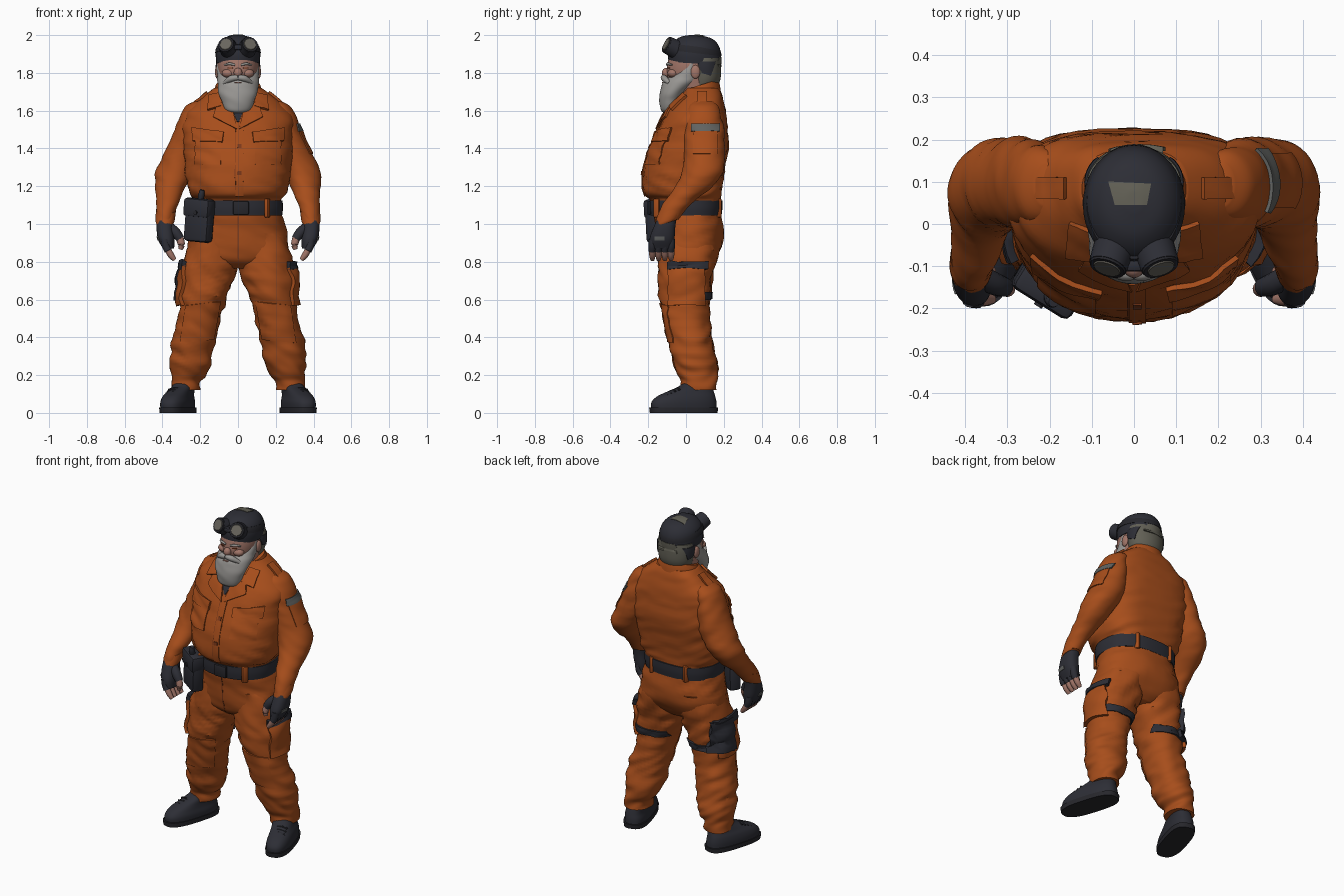
import bpy, bmesh, math
from mathutils import Vector, Matrix, Euler, noise
from mathutils.bvhtree import BVHTree

if "Cube" in bpy.data.objects:
    bpy.data.objects.remove(bpy.data.objects["Cube"])


def colour(name, r, g, b):
    m = bpy.data.materials.new(name)
    m.use_nodes = True
    m.diffuse_color = (r, g, b, 1)
    node = m.node_tree.nodes["Principled BSDF"]
    node.inputs["Base Color"].default_value = (r, g, b, 1)
    node.inputs["Roughness"].default_value = 0.8
    return m


ORANGE = colour("orange cloth", .385, .075, .011)
SEAM = colour("dark orange seam", .2, .04, .01)
DARK = colour("charcoal fabric", .026, .027, .036)
BOOT = colour("black leather", .02, .02, .025)
BEARD = colour("grey beard", .32, .31, .295)
SKIN = colour("skin", .36, .18, .14)
HAIR = colour("grey brown hair", .12, .115, .09)
LENS = colour("smoky lens", .14, .13, .11)
PATCH = colour("grey patch", .12, .125, .12)


def finish(name, bm, mat):
    bmesh.ops.recalc_face_normals(bm, faces=bm.faces[:])
    me = bpy.data.meshes.new(name)
    bm.to_mesh(me)
    bm.free()
    me.materials.append(mat)
    me.shade_smooth()
    me.set_sharp_from_angle(angle=math.radians(42))
    ob = bpy.data.objects.new(name, me)
    bpy.context.collection.objects.link(ob)
    return ob


def skin_rings(bm, loops):
    rows = [[bm.verts.new(p) for p in loop] for loop in loops]
    n = len(rows[0])
    for a, b in zip(rows, rows[1:]):
        for i in range(n):
            bm.faces.new((a[i], a[(i + 1) % n], b[(i + 1) % n], b[i]))
    bm.faces.new(rows[0])
    bm.faces.new(rows[-1])


def spline(keys, steps):
    """Catmull-Rom interpolation through tuples of numbers."""
    k = [Vector(v) for v in keys]
    k = [k[0]] + k + [k[-1]]
    out = []
    for a, b, c, d in zip(k, k[1:], k[2:], k[3:]):
        for i in range(steps):
            t = i / steps
            out.append(b + (c - a) * (t / 2) + (a * 2 - b * 5 + c * 4 - d) * (t * t / 2)
                       + (b * 3 - a - c * 3 + d) * (t ** 3 / 2))
    return out + [k[-1]]


def loft(name, rings, mat, s=1, front=2, back=2, folds=0, tilt=0, turn=None, steps=5, n=40):
    """Stacked oval rings given as centre x, y, z and radii x, y."""
    loops = []
    for cx, cy, z, rx, ry in spline(rings, steps):
        loop = []
        for i in range(n):
            a = math.tau * i / n
            c, q = math.cos(a), math.sin(a)
            p = 2 / (back if q > 0 else front)
            dx = math.copysign(abs(c) ** p, c) * rx
            dy = math.copysign(abs(q) ** p, q) * ry
            v = Vector((cx + dx, cy + dy, z + tilt * dy))
            if folds:
                w = noise.noise(Vector((v.x * 9, v.y * 9, z * 24 + v.x * s * 12)))
                v.x += dx * w * folds
                v.y += dy * w * folds
            if turn:
                v = turn @ v
            loop.append((v.x * s, v.y, v.z))
        loops.append(loop)
    bm = bmesh.new()
    skin_rings(bm, loops)
    return finish(name, bm, mat)


def tube(name, path, mat, s=1, n=12):
    """Round limb along points given as x, y, z, radius."""
    pts = spline(path, 4)
    loops = []
    for i, p in enumerate(pts):
        d = (pts[min(i + 1, len(pts) - 1)] - pts[max(i - 1, 0)]).xyz
        q = d.to_track_quat('Z', 'Y')
        ring = [p.xyz + q @ Vector((math.cos(a), math.sin(a), 0)) * p.w
                for a in (math.tau * j / n for j in range(n))]
        loops.append([(v.x * s, v.y, v.z) for v in ring])
    bm = bmesh.new()
    skin_rings(bm, loops)
    return finish(name, bm, mat)


def blob(name, loc, size, mat):
    bm = bmesh.new()
    bmesh.ops.create_uvsphere(bm, u_segments=20, v_segments=12, radius=1,
                              matrix=Matrix.LocRotScale(Vector(loc), None, Vector(size)))
    return finish(name, bm, mat)


def box(name, loc, size, mat, rot=(0, 0, 0), bevel=.01):
    bm = bmesh.new()
    bmesh.ops.create_cube(bm, size=1, matrix=Matrix.Diagonal((*size, 1)))
    bmesh.ops.bevel(bm, geom=bm.edges[:], offset=bevel, segments=2, affect='EDGES', profile=.5)
    bm.transform(Matrix.LocRotScale(Vector(loc), Euler(rot), None))
    return finish(name, bm, mat)


def disc(name, loc, aim, radius, depth, mat, top=1):
    bm = bmesh.new()
    q = Vector(aim).to_track_quat('Z', 'Y')
    bmesh.ops.create_cone(bm, cap_ends=True, segments=24, radius1=radius, radius2=radius * top,
                          depth=depth, matrix=Matrix.LocRotScale(Vector(loc), q, None))
    return finish(name, bm, mat)


def plate(name, target, quad, axis, sign, mat, thick, s=1, n=10):
    """Sheet of cloth pressed onto a target along one axis."""
    me = target.data
    tree = BVHTree.FromPolygons([v.co for v in me.vertices], [p.vertices[:] for p in me.polygons])
    aim = Vector((axis == 0, axis == 1, axis == 2)) * sign
    a, b, c, d = (Vector((u * (s if axis else 1), v)) for u, v in quad)
    inner, outer, depth = [], [], 3
    for i in range(n + 1):
        for j in range(n + 1):
            w = a.lerp(b, i / n).lerp(d.lerp(c, i / n), j / n)
            p = [w.x, w.y]
            p.insert(axis, 0)
            start = Vector(p) - aim * 3
            hit, nor, _, dist = tree.ray_cast(start, aim)
            if hit is None:
                hit, nor = start + aim * depth, -aim
            else:
                depth = dist
            inner.append(hit - nor * .006)
            outer.append(hit + nor * thick)
    bm = bmesh.new()
    lo, hi = ([bm.verts.new(p) for p in layer] for layer in (inner, outer))
    m = n + 1
    for i in range(n):
        for j in range(n):
            k = i * m + j
            for layer in (lo, hi):
                bm.faces.new([layer[x] for x in (k, k + 1, k + m + 1, k + m)])
    rim = [j for j in range(n)] + [i * m + n for i in range(n)]
    rim += [n * m + j for j in range(n, 0, -1)] + [i * m for i in range(n, 0, -1)]
    for x, y in zip(rim, rim[1:] + rim[:1]):
        bm.faces.new((lo[x], lo[y], hi[y], hi[x]))
    return finish(name, bm, mat)


def rect(u0, u1, v0, v1):
    return (u0, v0), (u1, v0), (u1, v1), (u0, v1)


# Jacket body, hips, belt and collar
jacket = loft("jacket", [(0, 0, 1.09, .222, .18), (0, -.005, 1.13, .23, .187), (0, -.018, 1.16, .255, .205),
              (0, -.018, 1.22, .272, .214), (0, -.005, 1.32, .282, .216), (0, .02, 1.42, .29, .207),
              (0, .037, 1.52, .292, .181), (0, .05, 1.58, .282, .163), (0, .065, 1.64, .225, .135),
              (0, .08, 1.69, .165, .108), (0, .08, 1.72, .125, .095)], ORANGE, front=2.1, back=3, folds=.05)
hips = loft("trouser_hips", [(0, .003, 1.12, .22, .175), (0, .008, 1.05, .23, .177), (0, .022, .97, .252, .177),
            (0, .02, .88, .268, .168), (0, .01, .81, .24, .14), (0, .01, .765, .1, .09)],
            ORANGE, front=2.3, back=2.4, folds=.05)
loft("belt", [(0, 0, 1.045, .234, .188), (0, 0, 1.085, .238, .193), (0, 0, 1.125, .236, .193)], DARK, front=2.1, back=2.5)
box("belt_buckle", (.015, -.195, 1.085), (.085, .02, .075), BOOT)
loft("collar", [(0, .075, 1.665, .135, .11), (0, .075, 1.705, .128, .104), (0, .072, 1.735, .118, .098)],
     ORANGE, tilt=.3, steps=3)
plate("undershirt", jacket, ((-.05, 1.65), (.05, 1.65), (.005, 1.54), (-.005, 1.54)), 1, 1, DARK, .004)
plate("front_placket", jacket, rect(-.012, .028, 1.15, 1.53), 1, 1, ORANGE, .005)
plate("placket_seam", jacket, rect(-.017, -.012, 1.15, 1.53), 1, 1, SEAM, .002)
plate("fly_seam", hips, rect(-.003, .003, .80, 1.04), 1, 1, SEAM, .002)
for z in (1.27, 1.41):
    plate("jacket_button", jacket, rect(-.002, .018, z - .01, z + .01), 1, 1, SEAM, .009, n=3)

# Head, beard and cap
loft("head", [(0, .07, 1.62, .085, .08), (0, .05, 1.7, .092, .1), (0, .03, 1.78, .102, .128),
     (0, .03, 1.84, .109, .13), (0, .04, 1.9, .105, .125)], SKIN)
nape = loft("back_hair", [(0, .09, 1.72, .09, .075), (0, .1, 1.77, .106, .083), (0, .1, 1.83, .113, .085),
            (0, .1, 1.88, .11, .08)], HAIR)
loft("beard", [(0, -.095, 1.588, .035, .022), (0, -.092, 1.605, .066, .042), (0, -.08, 1.66, .09, .062),
     (0, -.058, 1.71, .105, .077), (0, -.02, 1.75, .111, .102), (0, .008, 1.785, .11, .09),
     (0, .03, 1.85, .113, .04)], BEARD, folds=.05)
cap = loft("cap", [(0, .045, 1.85, .114, .138), (0, .046, 1.9, .118, .14), (0, .05, 1.95, .107, .124),
           (0, .055, 1.985, .072, .085), (0, .055, 2.0, .02, .025)], DARK, tilt=-.06)
loft("goggle_strap", [(0, .046, 1.905, .121, .142), (0, .047, 1.925, .118, .139), (0, .048, 1.94, .112, .131)],
     BOOT, tilt=-.12, steps=2)
plate("cap_worn_patch", cap, ((-.045, .045), (.03, .045), (.04, .095), (-.06, .1)), 2, -1, HAIR, .003)
plate("cap_back_opening", cap, ((-.075, 1.83), (.075, 1.83), (.045, 1.885), (-.045, 1.885)), 1, -1, HAIR, .003)
blob("nose", (0, -.106, 1.8), (.023, .022, .026), SKIN)
box("goggle_bridge", (0, -.098, 1.935), (.05, .03, .03), DARK)
box("mouth", (0, -.123, 1.75), (.036, .01, .006), SKIN, bevel=.002)

# Belt pouch
turn = (0, math.radians(5), math.radians(-32))
box("belt_pouch", (-.205, -.15, 1.015), (.15, .075, .22), DARK, turn, .02)
box("pouch_flap", (-.205, -.153, 1.085), (.16, .083, .1), DARK, turn, .018)
disc("pouch_stud", (-.225, -.19, 1.06), (-.53, -.85, 0), .011, .012, BOOT)
tube("pouch_tool", [(-.2, -.16, 1.1, .016), (-.195, -.18, 1.15, .017), (-.19, -.185, 1.18, .012)], DARK)

for s, side in ((1, "left_"), (-1, "right_")):
    # Face details, cap tab and goggles
    blob(side + "ear", (s * .109, .05, 1.805), (.013, .025, .036), SKIN)
    blob(side + "cheek", (s * .05, -.068, 1.798), (.036, .03, .024), SKIN)
    box(side + "eye", (s * .04, -.092, 1.826), (.028, .012, .006), SEAM, (0, 0, s * .3), .002)
    tube(side + "eyebrow", [(.016, -.1, 1.842, .005), (.045, -.096, 1.848, .007), (.072, -.073, 1.842, .004)], BEARD, s)
    tube(side + "moustache", [(0, -.12, 1.775, .013), (.035, -.114, 1.77, .017), (.075, -.088, 1.745, .01)], BEARD, s)
    plate(side + "cap_tab", nape, ((.085, 1.8), (.13, 1.785), (.155, 1.86), (.06, 1.86)), 0, -s, DARK, .005)
    aim = Vector((s * .28, -.8, .42)).normalized()
    eye = Vector((s * .054, -.077, 1.937))
    disc(side + "goggle_cup", eye, aim, .05, .055, DARK, .92)
    disc(side + "goggle_rim", eye + aim * .027, aim, .046, .012, BOOT, .93)
    disc(side + "goggle_lens", eye + aim * .032, aim, .037, .008, LENS, .85)

    # Sleeve, cuff and shoulder strap
    arm = loft(side + "sleeve", [(.205, .092, 1.648, .03, .05), (.215, .092, 1.62, .064, .082),
               (.24, .092, 1.56, .073, .097), (.255, .094, 1.48, .088, .108), (.287, .098, 1.38, .1, .106),
               (.335, .088, 1.28, .1, .108), (.357, .045, 1.2, .08, .098), (.372, -.035, 1.12, .06, .08),
               (.383, -.08, 1.06, .05, .068), (.387, -.098, 1.025, .047, .06)], ORANGE, s, folds=.08)
    loft(side + "cuff", [(.381, -.073, 1.075, .053, .072), (.386, -.098, 1.02, .051, .066),
         (.387, -.105, 1.005, .046, .06)], ORANGE, s, tilt=.3, steps=2)
    plate(side + "shoulder_strap", jacket, rect(.16, .28, .06, .11), 2, -1, ORANGE, .012, s)

    # Gloved hand with bare fingertips
    glove = loft(side + "glove", [(.387, -.1, 1.03, .04, .05), (.387, -.115, .98, .044, .058),
                 (.38, -.127, .92, .044, .066), (.368, -.13, .87, .03, .058)], DARK, s, front=2.4, back=2.4)
    plate(side + "knuckle_guard", glove, rect(-.165, -.115, .915, .935), 0, -s, PATCH, .004)
    for i in range(4):
        y = -.178 + i * .033
        tube(side + "glove_finger", [(.388, y, .92, .02), (.382, y, .885, .021), (.37, y - .002, .858, .02)], DARK, s)
        tube(side + "fingertip", [(.373, y, .868, .017), (.355, y, .835, .017), (.335, y, .81, .011)], SKIN, s)
    tube(side + "glove_thumb", [(.37, -.12, .99, .026), (.33, -.142, .955, .027), (.305, -.15, .92, .023)], DARK, s)
    tube(side + "thumb_tip", [(.308, -.149, .925, .02), (.3, -.154, .892, .019), (.304, -.155, .865, .011)], SKIN, s)

    # Lapel, collar point and chest pocket
    plate(side + "lapel", jacket, ((.005, 1.5), (.13, 1.565), (.1, 1.66), (.035, 1.63)), 1, 1, ORANGE, .01, s)
    plate(side + "collar_point", jacket, ((.085, 1.62), (.16, 1.6), (.15, 1.675), (.09, 1.69)), 1, 1, ORANGE, .013, s)
    plate(side + "chest_pocket", jacket, rect(.09, .225, 1.315, 1.45), 1, 1, ORANGE, .006, s)
    plate(side + "pocket_flap", jacket, ((.082, 1.432), (.235, 1.437), (.24, 1.51), (.075, 1.485)), 1, 1, ORANGE, .012, s)

    # Trouser leg, knee panel, cargo pocket and thigh strap
    leg = loft(side + "trouser_leg", [(.125, .022, .95, .115, .155), (.145, .01, .8, .147, .148),
               (.165, -.003, .7, .14, .138), (.185, -.006, .6, .124, .13), (.205, .004, .5, .114, .12),
               (.225, .016, .42, .116, .118), (.24, .032, .34, .114, .116), (.25, .05, .26, .109, .117),
               (.262, .06, .2, .09, .104), (.276, .068, .165, .077, .092), (.28, .068, .12, .076, .091)],
               ORANGE, s, front=2.2, back=2.2, folds=.13)
    plate(side + "knee_panel", leg, ((.13, .39), (.305, .37), (.275, .57), (.095, .59)), 1, 1, ORANGE, .006, s)
    plate(side + "thigh_strap", leg, rect(.075, .295, .6, .64), 1, -1, DARK, .009, s)
    plate(side + "cargo_pocket", leg, rect(-.085, .09, .57, .78), 0, -s, ORANGE, .02)
    plate(side + "cargo_flap", leg, rect(-.085, .105, .757, .8), 0, -s, DARK, .024)
    for y, x in ((-.155, .155), (.17, .12)):
        box(side + "belt_loop", (s * x, y, 1.085), (.022, .035, .1), ORANGE, (0, 0, s * y * 3), .006)

    # Boot with sole, toe turned outward
    spin = Matrix.Translation((.32, -.013, 0)) @ Matrix.Rotation(math.radians(17), 4, 'Z')
    loft(side + "boot_sole", [(0, 0, 0, .074, .183), (0, 0, .028, .075, .187)], BOOT, s, 2.6, 3, turn=spin, steps=1)
    loft(side + "boot", [(0, .002, .02, .071, .178), (0, .002, .055, .072, .177), (0, .013, .085, .066, .16),
         (-.005, .037, .11, .059, .13), (-.012, .068, .138, .055, .092), (-.015, .075, .155, .05, .075)],
         DARK, s, 2.5, 2.6, turn=spin)
    for i in range(4):
        y, z = -.1 + i * .022, .1 + i * .01
        a, b, c = (spin @ Vector((x, y, z - abs(x) * .25)) for x in (-.04, 0, .04))
        tube(side + "boot_lace", [(*p, .007) for p in (a, b, c)], BOOT, s, 8)

# Dark thigh pouch on the right, sleeve badge and pocket on the left
plate("thigh_pouch", bpy.data.objects["right_trouser_leg"], rect(-.02, .115, .6, .79), 0, 1, DARK, .027)
sleeve = bpy.data.objects["left_sleeve"]
plate("sleeve_pocket", sleeve, rect(.04, .165, 1.37, 1.5), 0, -1, ORANGE, .006)
plate("sleeve_badge", sleeve, rect(.03, .175, 1.49, 1.53), 0, -1, PATCH, .008)
